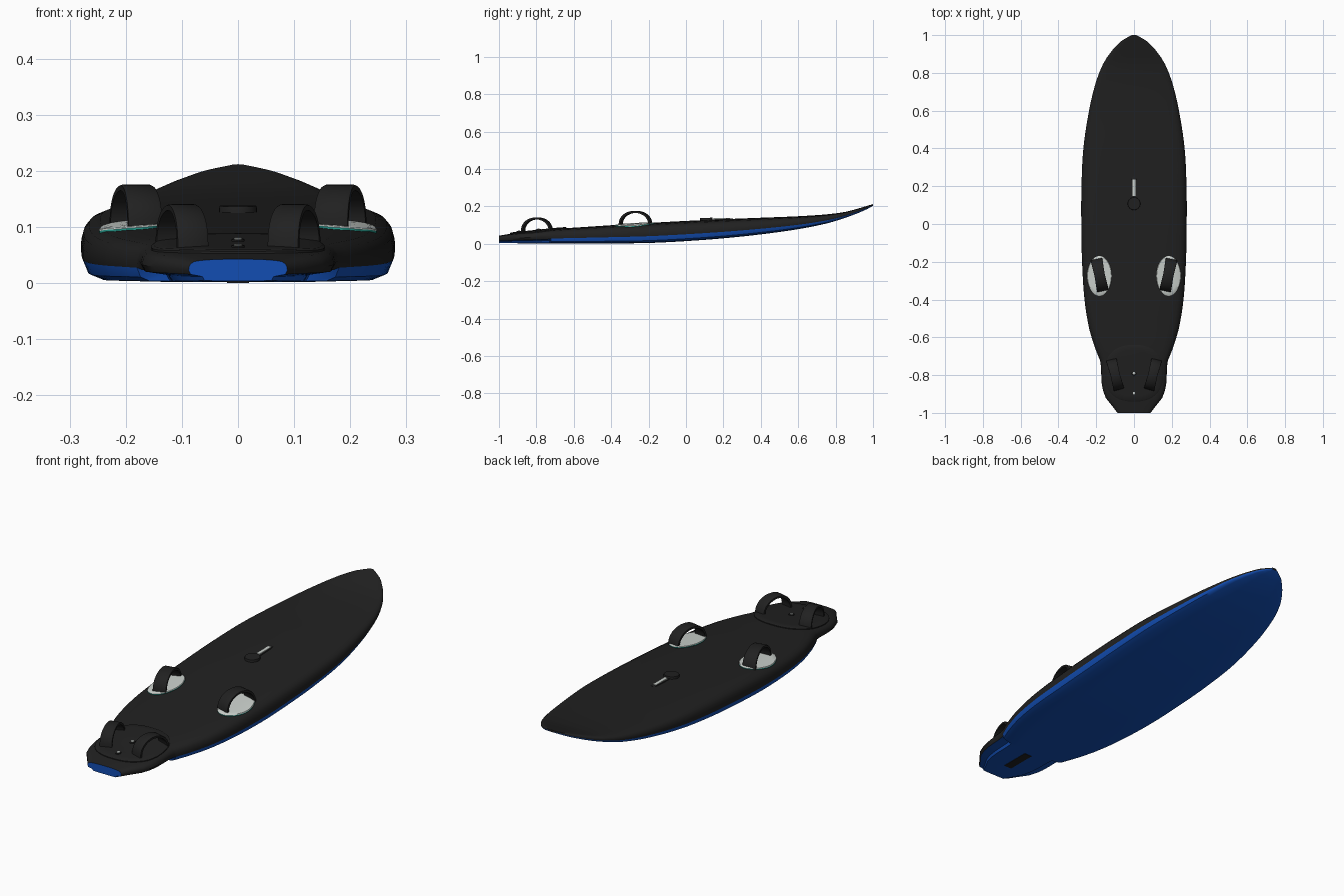
import bpy, bmesh, math
from mathutils import Vector

if "Cube" in bpy.data.objects:
    bpy.data.objects.remove(bpy.data.objects["Cube"])


def material(name, rgb):
    m = bpy.data.materials.new(name)
    m.diffuse_color = (*rgb, 1)
    m.use_nodes = True
    m.node_tree.nodes["Principled BSDF"].inputs["Base Color"].default_value = m.diffuse_color
    return m


BLACK = material("black", (0.015, 0.015, 0.015))
BLUE = material("blue", (0.006, 0.075, 0.45))
WHITE = material("light grey", (0.6, 0.64, 0.61))
TEAL = material("teal", (0.02, 0.32, 0.26))

# Stations along the board: y, half width, bottom z, top z
STATIONS = [
    (-1.0, .088, .004, .043), (-.96, .118, .003, .050), (-.92, .15, .003, .056),
    (-.85, .17, .002, .063), (-.73, .178, .002, .076), (-.66, .205, .002, .082),
    (-.55, .238, .002, .089), (-.4, .262, .002, .099), (-.2, .275, .004, .111),
    (0, .279, .014, .122), (.2, .278, .029, .131), (.4, .268, .050, .139),
    (.6, .238, .078, .147), (.75, .202, .108, .157), (.85, .162, .138, .170),
    (.92, .115, .164, .188), (.97, .065, .186, .203), (1.0, .012, .203, .212)]

# Half cross-sections: fraction of half width, fraction of thickness
MAIN = [(0, 0), (.5, .005), (.88, .03), (.965, .12), (1, .34), (1, .52), (.985, .68),
        (.95, .8), (.88, .89), (.75, .94), (.5, .98), (.25, .995), (0, 1)]
TAIL = [(0, 0), (.4, .0), (.68, .02), (.72, .2), (.96, .3), (1, .5), (.985, .68),
        (.95, .8), (.88, .89), (.75, .94), (.5, .98), (.25, .995), (0, 1)]
STEP = -.73


def station(y):
    """Smoothly interpolated half width, bottom and top."""
    n = len(STATIONS)
    i = max(k for k in range(n - 1) if STATIONS[k][0] <= y)
    a, b = STATIONS[i], STATIONS[i + 1]
    p, q = STATIONS[max(i - 1, 0)], STATIONS[min(i + 2, n - 1)]
    h = b[0] - a[0]
    t = (y - a[0]) / h
    out = []
    for c in (1, 2, 3):
        m0 = (b[c] - p[c]) / (b[0] - p[0]) * h
        m1 = (q[c] - a[c]) / (q[0] - a[0]) * h
        out.append((2*t**3 - 3*t**2 + 1) * a[c] + (t**3 - 2*t**2 + t) * m0
                   + (3*t**2 - 2*t**3) * b[c] + (t**3 - t**2) * m1)
    return out


def deck(x, y):
    """Height of the deck at a point."""
    hw, lo, hi = station(y)
    u = min(abs(x) / hw, .999)
    for (u1, t1), (u0, t0) in zip(MAIN[5:], MAIN[6:]):
        if u0 <= u <= u1 and u1 > u0:
            return lo + (hi - lo) * (t0 + (t1 - t0) * (u - u0) / (u1 - u0))
    return hi


def finish(bm, name, mats, smooth=True, angle=40):
    bmesh.ops.recalc_face_normals(bm, faces=bm.faces)
    me = bpy.data.meshes.new(name)
    bm.to_mesh(me)
    bm.free()
    for m in mats:
        me.materials.append(m)
    ob = bpy.data.objects.new(name, me)
    bpy.context.collection.objects.link(ob)
    if smooth:
        bpy.context.view_layer.objects.active = ob
        ob.select_set(True)
        bpy.ops.object.shade_smooth_by_angle(angle=math.radians(angle))
        ob.select_set(False)
    return ob


# Hull: lofted sections, blue underside and stepped tail cut-outs
ys = sorted({s[0] for s in STATIONS} | {-1 + i * .04 for i in range(50)} | {STEP + .008, .985})
ys = [y for i, y in enumerate(ys) if i == 0 or y - ys[i - 1] > .004]
bm = bmesh.new()
rings = []
for y in ys:
    hw, lo, hi = station(y)
    prof = TAIL if y <= STEP + .001 else MAIN
    half = [(u * hw, lo + t * (hi - lo)) for u, t in prof]
    loop = half + [(-x, z) for x, z in half[-2:0:-1]]
    rings.append([bm.verts.new((x, y, z)) for x, z in loop])
n = len(rings[0])
for a, b in zip(rings, rings[1:]):
    for j in range(n):
        k = (j + 1) % n
        f = bm.faces.new((a[j], a[k], b[k], b[j]))
        f.material_index = 1 if min(j, n - 1 - j) < 4 else 0
bm.faces.new(rings[0]).material_index = 1
bm.faces.new(rings[-1])
finish(bm, "hull", [BLACK, BLUE])


def plate(name, cx, cy, rx, ry, height, mats, seg=32, nrings=4, power=2.0):
    """Rounded plate that follows the deck; the side takes the second material."""
    bm = bmesh.new()

    def pt(r, a, h):
        c, s = math.cos(a), math.sin(a)
        x = cx + rx * r * math.copysign(abs(c) ** (2 / power), c)
        y = cy + ry * r * math.copysign(abs(s) ** (2 / power), s)
        return bm.verts.new((x, y, deck(x, y) + h))
    levels = [(1, -.006), (1, height * .6), (.97, height)]
    levels += [(1 - i / nrings, height) for i in range(1, nrings)]
    loops = [[pt(r, 2 * math.pi * i / seg, h) for i in range(seg)] for r, h in levels]
    for li, (a, b) in enumerate(zip(loops, loops[1:])):
        for i in range(seg):
            k = (i + 1) % seg
            f = bm.faces.new((a[i], a[k], b[k], b[i]))
            f.material_index = 1 if li == 0 and len(mats) > 1 else 0
    c = bm.verts.new((cx, cy, deck(cx, cy) + height))
    for i in range(seg):
        bm.faces.new((loops[-1][i], loops[-1][(i + 1) % seg], c))
    return finish(bm, name, mats)


def strap(name, cx, cy, half_len, top, width, turn):
    """Arched foot strap, flared a little at the feet."""
    bm = bmesh.new()
    base = deck(cx, cy) - .004
    along = Vector((math.sin(turn), math.cos(turn), 0))
    side = Vector((math.cos(turn), -math.sin(turn), 0))
    th, seg, rows = .011, 20, []
    for i in range(seg + 1):
        a = math.pi * i / seg
        w = width * (.5 + .06 * abs(math.cos(a)))
        row = []
        for s, off in ((-1, .002), (-.85, 0), (.85, 0), (1, .002), (1, th), (-1, th)):
            p = along * (math.cos(a) * (half_len - off)) + side * (s * w)
            z = base + math.sin(a) ** .85 * (top - base - off)
            row.append(bm.verts.new((cx + p.x, cy + p.y, z)))
        rows.append(row)
    for a, b in zip(rows, rows[1:]):
        for j in range(6):
            k = (j + 1) % 6
            bm.faces.new((a[j], a[k], b[k], b[j]))
    bm.faces.new(rows[0])
    bm.faces.new(rows[-1])
    finish(bm, name, [BLACK])


def box(name, lo, hi, mat):
    bm = bmesh.new()
    bmesh.ops.create_cube(bm, size=1)
    for v in bm.verts:
        v.co = [l + (c + .5) * (h - l) for c, l, h in zip(v.co, lo, hi)]
    finish(bm, name, [mat], smooth=False)


# Rear deck pad with its two screws
plate("tail_pad", 0, -.79, .155, .15, .006, [BLACK], 40, 5, 2.4)
for i, y in enumerate((-.79, -.895)):
    plate(f"tail_socket_{i + 1}", 0, y, .012, .014, .009, [BLACK], 16, 2)
    plate(f"tail_screw_{i + 1}", 0, y, .007, .007, .011, [WHITE], 12, 2)

# Foot pads and straps on both sides
for s, label in ((-1, "left"), (1, "right")):
    plate(f"{label}_foot_pad", s * .183, -.275, .065, .106, .006, [WHITE, TEAL])
    strap(f"{label}_front_strap", s * .182, -.27, .087, .176, .055, s * .2)
    strap(f"{label}_rear_strap", s * .1, -.797, .083, .141, .05, s * .25)

# Mast fitting: round base and pale track slot
plate("mast_base", 0, .108, .034, .034, .011, [BLACK], 24, 2)
plate("mast_track_frame", 0, .185, .014, .066, .002, [BLACK], 24, 2, 4)
z = deck(0, .19)
box("mast_track_slot", (-.008, .148, z - .004), (.008, .236, z + .006), WHITE)

# Fin slot under the tail
box("fin_slot", (-.02, -.9, 0), (.02, -.755, .005), BLACK)
